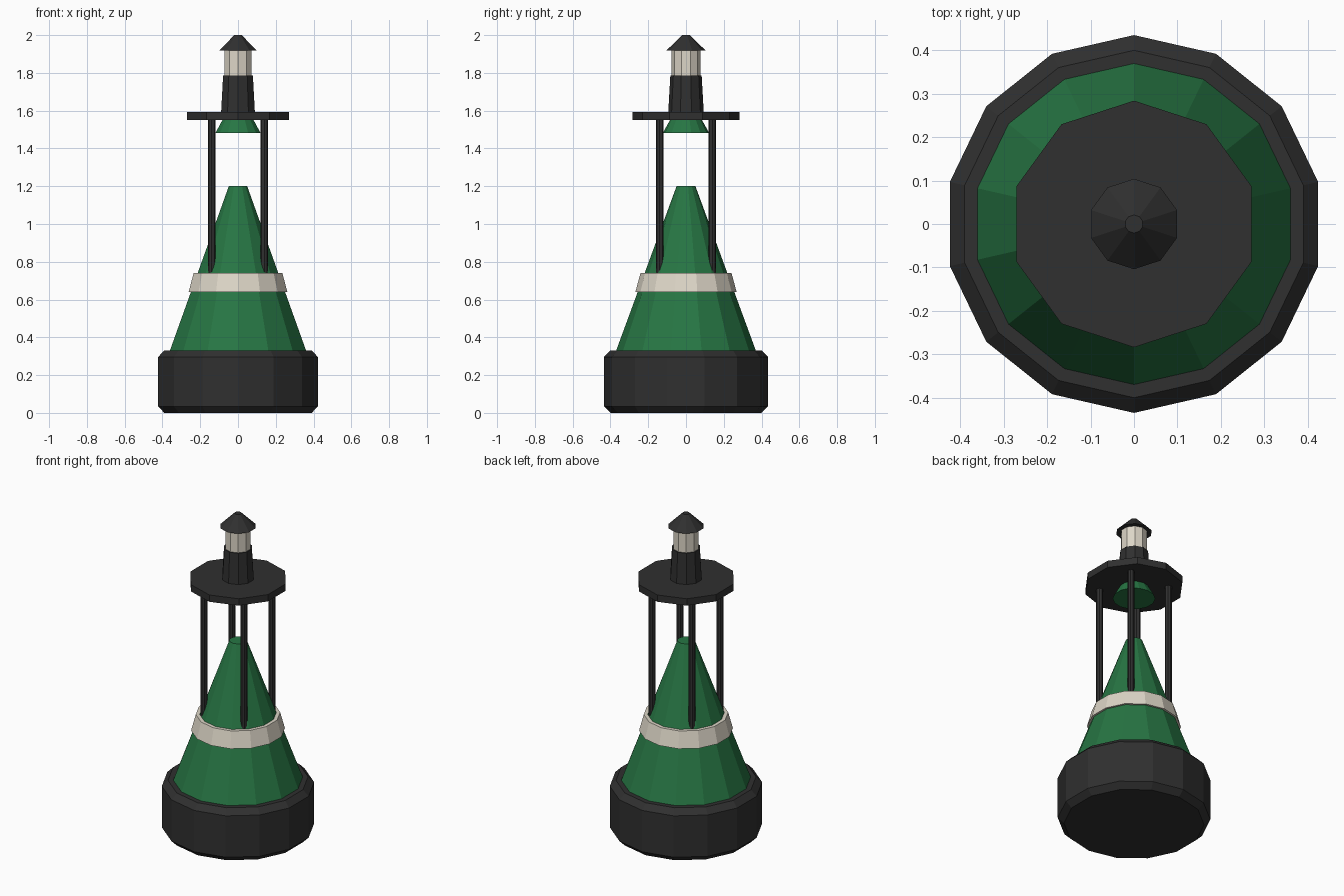
import bpy, bmesh
from math import sin, cos, pi

cube = bpy.data.objects.get("Cube")
if cube:
    bpy.data.objects.remove(cube, do_unlink=True)


def make_material(name, rgb):
    mat = bpy.data.materials.new(name)
    mat.use_nodes = True
    color = (*rgb, 1)
    mat.diffuse_color = color
    shader = next(n for n in mat.node_tree.nodes if n.type == "BSDF_PRINCIPLED")
    shader.inputs["Base Color"].default_value = color
    shader.inputs["Roughness"].default_value = 0.7
    return mat


black = make_material("black_rubber", (0.029, 0.029, 0.029))
green = make_material("green_paint", (0.020, 0.180, 0.057))
cream = make_material("cream_white", (0.72, 0.67, 0.57))


def turned(name, profile, sides, mat, x=0, y=0):
    """Closed flat-sided solid turned from (radius, height) points, bottom to top."""
    bm = bmesh.new()
    rings = []
    for radius, z in profile:
        angles = [2 * pi * i / sides for i in range(sides)]
        rings.append([bm.verts.new((x + radius * sin(a), y + radius * cos(a), z))
                      for a in angles])
    for low, high in zip(rings, rings[1:]):
        for i in range(sides):
            j = (i + 1) % sides
            bm.faces.new((low[i], low[j], high[j], high[i]))
    bm.faces.new(rings[0])
    bm.faces.new(rings[-1])
    bmesh.ops.recalc_face_normals(bm, faces=bm.faces)
    mesh = bpy.data.meshes.new(name)
    bm.to_mesh(mesh)
    bm.free()
    mesh.materials.append(mat)
    obj = bpy.data.objects.new(name, mesh)
    bpy.context.collection.objects.link(obj)
    return obj


# Float, cone body and reflective band
turned("float_drum", [(0.4, 0), (0.435, 0.035), (0.435, 0.295), (0.4, 0.33)], 14, black)
turned("cone_body", [(0.377, 0.31), (0.05, 1.2)], 14, green)
turned("white_band", [(0.268, 0.64), (0.241, 0.74)], 14, cream)

# Four posts carrying the platform
for side, x in (("left", 0.139), ("right", -0.139)):
    for end, y in (("front", -0.139), ("back", 0.139)):
        turned(f"{end}_{side}_post", [(0.02, 0.73), (0.02, 1.56)], 8, black, x, y)

# Platform with the bell below it
turned("platform", [(0.284, 1.55), (0.284, 1.593)], 10, black)
turned("bell", [(0.122, 1.483), (0.082, 1.555)], 14, green)

# Lantern
turned("lantern_base", [(0.094, 1.59), (0.083, 1.785)], 10, black)
turned("lantern_glass", [(0.076, 1.78), (0.076, 1.925)], 10, cream)
turned("lantern_cap", [(0.104, 1.918), (0.021, 2.0)], 10, black)
